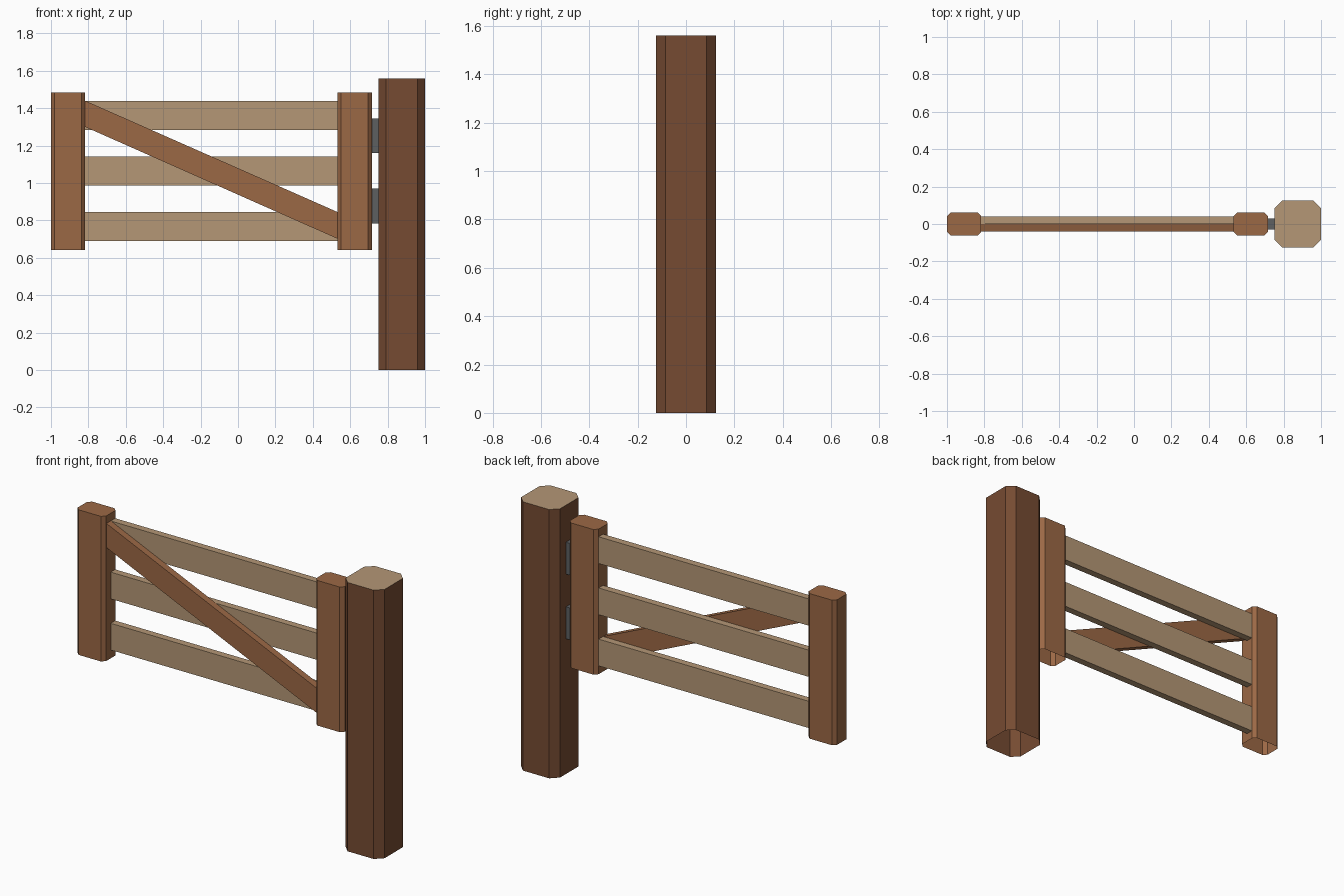
import bpy, bmesh

if "Cube" in bpy.data.objects:
    bpy.data.objects.remove(bpy.data.objects["Cube"])


def material(name, rgb):
    m = bpy.data.materials.new(name)
    m.diffuse_color = (*rgb, 1)
    m.use_nodes = True
    m.node_tree.nodes["Principled BSDF"].inputs["Base Color"].default_value = m.diffuse_color
    return m


DARK = material("dark_wood", (0.18, 0.07, 0.032))
BROWN = material("brown_wood", (0.33, 0.14, 0.06))
PALE = material("pale_wood", (0.46, 0.31, 0.18))
IRON = material("iron", (0.11, 0.115, 0.12))


def finish(name, bm, mats):
    bmesh.ops.recalc_face_normals(bm, faces=bm.faces)
    mesh = bpy.data.meshes.new(name)
    bm.to_mesh(mesh)
    bm.free()
    for m in mats:
        mesh.materials.append(m)
    obj = bpy.data.objects.new(name, mesh)
    bpy.context.collection.objects.link(obj)


def timber(name, x0, x1, half_y, z0, z1, c, mats):
    """Upright with chamfered corners, capped on top and open underneath."""
    h = half_y
    outline = [(x0 + c, -h), (x1 - c, -h), (x1, -h + c), (x1, h - c),
               (x1 - c, h), (x0 + c, h), (x0, h - c), (x0, -h + c)]
    bm = bmesh.new()
    low = [bm.verts.new((x, y, z0)) for x, y in outline]
    high = [bm.verts.new((x, y, z1)) for x, y in outline]
    for i in range(8):
        j = (i + 1) % 8
        bm.faces.new((low[i], low[j], high[j], high[i]))
    bm.faces.new(high).material_index = len(mats) - 1
    finish(name, bm, mats)


def bar(name, x0, x1, y0, y1, left_z, right_z, mat):
    """Four-sided bar between two vertical ends, open where it meets the uprights."""
    bm = bmesh.new()
    ends = []
    for x, (lo, hi) in ((x0, left_z), (x1, right_z)):
        ends.append([bm.verts.new((x, y, z))
                     for y, z in ((y0, lo), (y1, lo), (y1, hi), (y0, hi))])
    a, b = ends
    for i in range(4):
        j = (i + 1) % 4
        bm.faces.new((a[i], a[j], b[j], b[i]))
    finish(name, bm, [mat])


# Hanging post with a pale cut top
timber("hanging_post", 0.75, 1.0, 0.125, 0, 1.56, 0.041, [DARK, PALE])

# Gate uprights
timber("latch_stile", -1.0, -0.817, 0.062, 0.642, 1.484, 0.02, [BROWN])
timber("hinge_stile", 0.532, 0.716, 0.062, 0.642, 1.484, 0.02, [BROWN])

# Horizontal rails
for n, z in enumerate((0.69, 0.987, 1.284)):
    bar(f"rail_{n + 1}", -0.817, 0.532, 0.0, 0.041, (z, z + 0.155), (z, z + 0.155), PALE)

# Diagonal brace across the front
bar("diagonal_brace", -0.817, 0.532, -0.04, 0.001, (1.3, 1.44), (0.702, 0.845), BROWN)

# Hinges
for n, z in enumerate((0.785, 1.16)):
    bar(f"hinge_{n + 1}", 0.716, 0.75, -0.03, 0.03, (z, z + 0.185), (z, z + 0.185), IRON)
